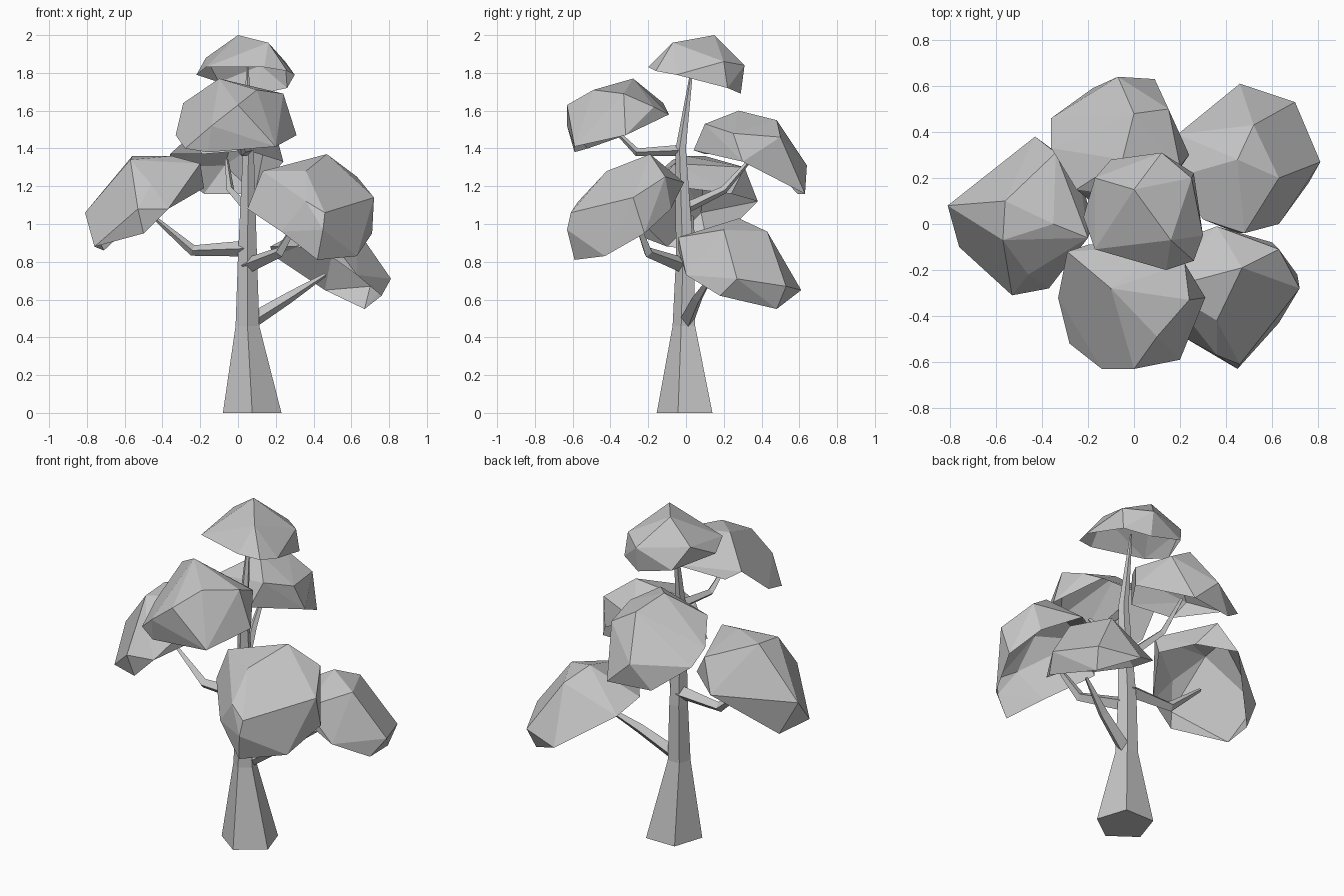
import bpy, bmesh, math
from mathutils import Vector, Quaternion

cube = bpy.data.objects.get("Cube")
if cube:
    bpy.data.objects.remove(cube, do_unlink=True)

grey = bpy.data.materials.new("plain_grey")
grey.use_nodes = True
colour = (0.56, 0.56, 0.56, 1)
grey.diffuse_color = colour
grey.node_tree.nodes["Principled BSDF"].inputs["Base Color"].default_value = colour


def add_object(name, bm):
    mesh = bpy.data.meshes.new(name)
    bm.to_mesh(mesh)
    bm.free()
    mesh.materials.append(grey)
    obj = bpy.data.objects.new(name, mesh)
    bpy.context.collection.objects.link(obj)
    return obj


def tapered_limb(name, path, radii, sides, upright=False):
    """Faceted closed tube along a path, narrow at its end."""
    bm = bmesh.new()
    points = [Vector(p) for p in path]
    rings = []
    for i, (point, radius) in enumerate(zip(points, radii)):
        before, after = points[max(i - 1, 0)], points[min(i + 1, len(points) - 1)]
        turn = Quaternion() if upright else (after - before).to_track_quat('Z', 'Y')
        ring = []
        for k in range(sides):
            a = math.tau * k / sides - math.pi / 2
            ring.append(bm.verts.new(point + turn @ Vector((math.cos(a), math.sin(a), 0)) * radius))
        rings.append(ring)
    for low, high in zip(rings, rings[1:]):
        for k in range(sides):
            n = (k + 1) % sides
            bm.faces.new((low[k], low[n], high[n], high[k]))
    bm.faces.new(rings[-1])
    bm.faces.new(rings[0][::-1])
    return add_object(name, bm)


def leaf_shell(name, axis, crown, rim):
    """Faceted shell stretched over crown and rim corners, open on the side away from the axis."""
    bm = bmesh.new()
    for corner in crown + rim:
        bm.verts.new(corner)
    bmesh.ops.convex_hull(bm, input=bm.verts[:])
    bm.normal_update()
    up = Vector(axis).normalized()
    under = [f for f in bm.faces if f.normal.dot(up) < -0.6]
    bmesh.ops.delete(bm, geom=under, context='FACES')
    bmesh.ops.dissolve_limit(bm, angle_limit=math.radians(4), verts=bm.verts[:], edges=bm.edges[:])
    return add_object(name, bm)


# Trunk: flared five-sided base, slender pointed top
tapered_limb("trunk",
             [(0.075, 0.008, 0), (0.05, -0.005, 0.46), (0.05, 0, 0.8),
              (0.055, -0.025, 1.4), (0.05, 0.035, 1.84)],
             [0.163, 0.066, 0.054, 0.03, 0.006], 5, upright=True)

# Branches, each with an elbow
branches = {
    "right_branch": [(0.04, 0, 0.87), (-0.24, 0.02, 0.86), (-0.45, 0.03, 1.04)],
    "front_left_branch": [(0.05, -0.01, 0.78), (0.22, -0.2, 0.85), (0.34, -0.28, 1.06)],
    "back_left_branch": [(0.06, 0, 0.48), (0.27, 0.06, 0.61), (0.46, 0.14, 0.73)],
    "front_branch": [(0.05, -0.02, 1.39), (0.02, -0.26, 1.38), (0, -0.38, 1.5)],
    "back_branch": [(0.05, -0.01, 1.08), (-0.04, 0.2, 1.18), (-0.06, 0.34, 1.34)],
}
for name, path in branches.items():
    thick = 0.042 if path[0][2] < 1 else 0.03
    tapered_limb(name, path, [thick, thick * 0.7, 0.01], 4)

# Foliage shells, leaning away from the trunk
leaf_shell("top_foliage", (.14, .28, 1),
           crown=[(0, .15, 2), (.16, -.07, 1.96), (-.17, .2, 1.88), (.25, .2, 1.86), (.12, .31, 1.84)],
           rim=[(.3, -.05, 1.79), (.26, -.16, 1.81), (.14, -.2, 1.83), (-.17, -.11, 1.83),
                (-.22, .03, 1.79), (-.1, .28, 1.75), (.12, .29, 1.69), (.26, .22, 1.72)])

leaf_shell("front_foliage", (0, -.38, 1),
           crown=[(-.1, -.28, 1.77), (.24, -.33, 1.69), (.1, -.49, 1.71), (0, -.63, 1.63),
                  (-.14, -.63, 1.52), (-.29, -.12, 1.64), (.22, -.17, 1.62)],
           rim=[(-.33, -.32, 1.47), (-.28, -.52, 1.4), (-.16, -.59, 1.38), (.2, -.59, 1.41),
                (.31, -.32, 1.47), (.15, -.09, 1.58), (-.2, -.09, 1.58)])

leaf_shell("back_foliage", (-.05, .42, 1),
           crown=[(-.05, .28, 1.6), (0, .48, 1.55), (-.25, .15, 1.47), (.1, .1, 1.53),
                  (.2, .25, 1.48), (.15, .5, 1.46), (-.07, .64, 1.31)],
           rim=[(-.36, .33, 1.37), (-.36, .46, 1.3), (-.18, .59, 1.16), (.09, .63, 1.16),
                (.24, .3, 1.33), (.05, .04, 1.39), (-.19, .1, 1.37)])

leaf_shell("right_foliage", (-.58, 0, 1),
           crown=[(-.56, .1, 1.36), (-.57, -.07, 1.34), (-.35, 0, 1.36), (-.81, .08, 1.06),
                  (-.34, .31, 1.3), (-.46, -.22, 1.21), (-.53, -.31, 1.08), (-.2, -.06, 1.32)],
           rim=[(-.18, 0, 1.19), (-.37, -.28, 1.08), (-.5, -.28, .95), (-.76, -.1, .88),
                (-.71, .12, .86), (-.43, .38, 1.12), (-.24, .24, 1.16)])

leaf_shell("front_left_foliage", (.36, -.52, 1),
           crown=[(.47, -.19, 1.37), (.36, -.01, 1.22), (.63, -.11, 1.25), (.72, -.28, 1.14),
                  (.13, -.28, 1.28), (.36, -.42, 1.28), (.36, -.57, 1.12), (.46, -.61, 1.06)],
           rim=[(.71, -.22, .95), (.63, -.43, .83), (.45, -.63, .97), (.42, -.59, .81), (.23, -.5, .96),
                (.05, -.28, 1.08), (.2, -.07, 1.17), (.6, -.08, 1.08)])

leaf_shell("back_left_foliage", (.47, .4, 1),
           crown=[(.45, .28, 1.03), (.52, .43, .96), (.63, .2, .97), (.48, -.04, .93),
                  (.81, .27, .71), (.7, .53, .67)],
           rim=[(.46, .61, .65), (.67, .48, .55), (.76, .18, .62), (.63, 0, .73),
                (.45, -.04, .86), (.3, .02, .88), (.17, .2, .88), (.19, .39, .83)])
